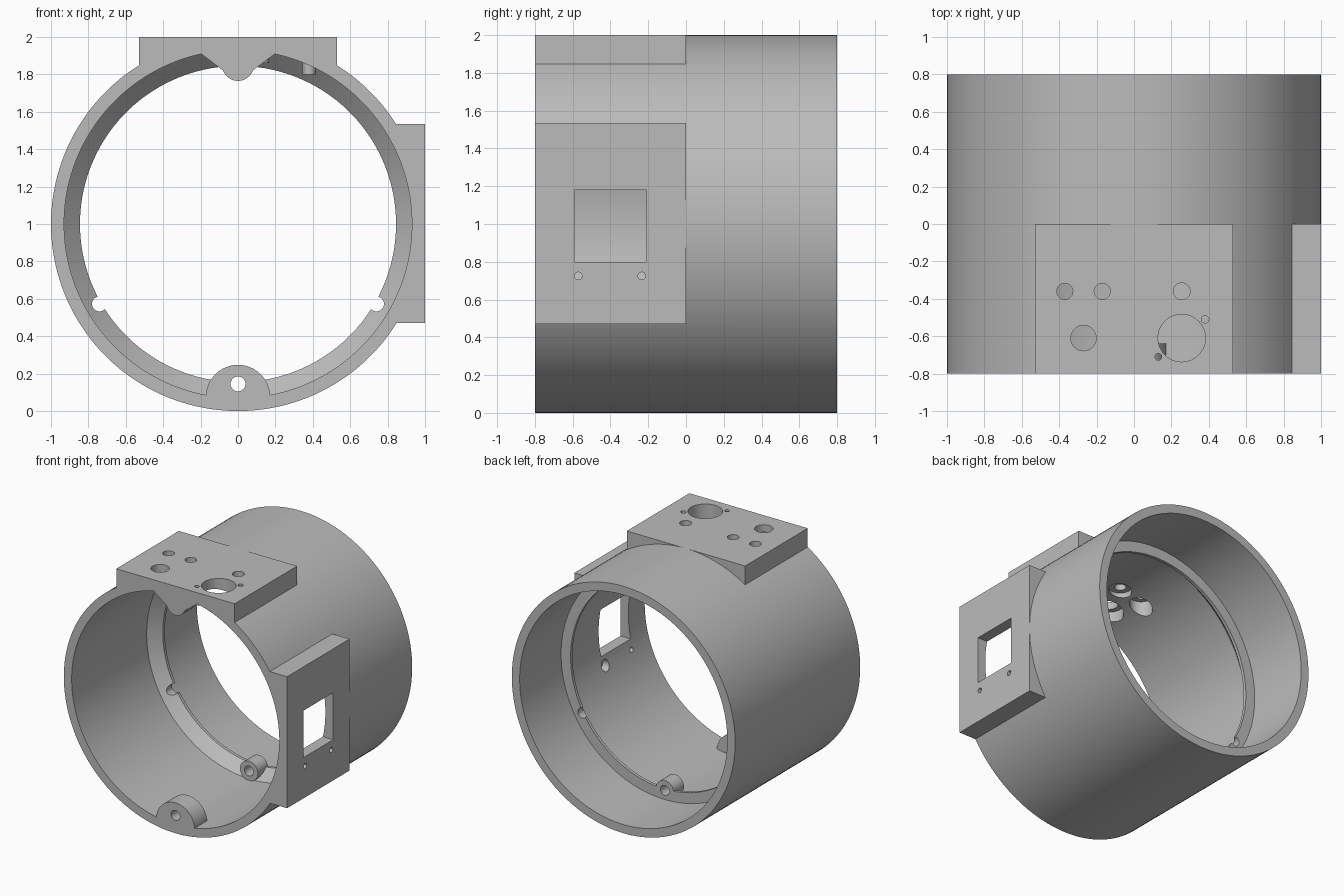
import bpy, bmesh
from math import sin, cos, pi, radians
from mathutils import Matrix, Vector

cube = bpy.data.objects.get("Cube")
if cube:
    bpy.data.objects.remove(cube, do_unlink=True)

grey = bpy.data.materials.new("plain grey")
grey.use_nodes = True
grey.diffuse_color = (0.5, 0.5, 0.5, 1)
grey.node_tree.nodes["Principled BSDF"].inputs["Base Color"].default_value = (0.5, 0.5, 0.5, 1)

CENTRE = Vector((0, 0, 1))
FRONT, BACK = -0.8, 0.8


def finish(bm, name):
    bmesh.ops.recalc_face_normals(bm, faces=bm.faces[:])
    mesh = bpy.data.meshes.new(name)
    bm.to_mesh(mesh)
    bm.free()
    mesh.materials.append(grey)
    obj = bpy.data.objects.new(name, mesh)
    bpy.context.collection.objects.link(obj)
    return obj


def box(name, low, high):
    bm = bmesh.new()
    bmesh.ops.create_cube(bm, size=1)
    for v in bm.verts:
        v.co = [(a + b) / 2 + c * (b - a) for a, b, c in zip(low, high, v.co)]
    return finish(bm, name)


def rod(name, start, end, radius, sides=32):
    start, end = Vector(start), Vector(end)
    axis = end - start
    bm = bmesh.new()
    bmesh.ops.create_cone(bm, cap_ends=True, segments=sides, radius1=radius,
                          radius2=radius, depth=axis.length)
    turn = axis.to_track_quat('Z', 'Y').to_matrix().to_4x4()
    bm.transform(Matrix.Translation((start + end) / 2) @ turn)
    return finish(bm, name)


def lathe(name, profile, sides=128):
    """Solid of revolution about the barrel axis from (y, radius) pairs."""
    bm = bmesh.new()
    rings = []
    for y, r in profile:
        angles = [2 * pi * (i + 0.5) / sides for i in range(sides)]
        rings.append([bm.verts.new((r * cos(a), y, 1 + r * sin(a))) for a in angles])
    for a, b in zip(rings, rings[1:]):
        for i in range(sides):
            j = (i + 1) % sides
            bm.faces.new((a[i], a[j], b[j], b[i]))
    bm.faces.new(rings[0])
    bm.faces.new(rings[-1])
    return finish(bm, name)


def prism(name, outline, y0, y1):
    bm = bmesh.new()
    face = bm.faces.new([bm.verts.new((x, y0, z)) for x, z in outline])
    out = bmesh.ops.extrude_face_region(bm, geom=[face])
    verts = [g for g in out["geom"] if isinstance(g, bmesh.types.BMVert)]
    bmesh.ops.translate(bm, verts=verts, vec=(0, y1 - y0, 0))
    return finish(bm, name)


def combine(target, other, operation):
    mod = target.modifiers.new("join", 'BOOLEAN')
    mod.operation, mod.solver, mod.object = operation, 'EXACT', other
    bpy.context.view_layer.objects.active = target
    bpy.ops.object.modifier_apply(modifier=mod.name)
    bpy.data.objects.remove(other, do_unlink=True)


def at(angle, radius, y):
    return (radius * cos(angle), y, 1 + radius * sin(angle))


# Barrel with the two flat mounting blocks
body = lathe("housing", [(FRONT, 1), (BACK, 1)])
combine(body, box("top_block", (-0.53, FRONT, 1.6), (0.53, 0, 2)), 'UNION')
combine(body, box("side_block", (0.6, FRONT, 0.47), (1, 0, 1.535)), 'UNION')

# Bore, narrowed by a ring that is sloped on its front
bore = lathe("bore", [(-1, 0.93), (0.16, 0.93), (0.245, 0.845),
                      (0.27, 0.845), (0.27, 0.93), (1, 0.93)])

# Screw bosses at the front and lugs on the ring are left standing in the bore
angles = [radians(30 + 60 * i) for i in range(6)]
for a in angles:
    if abs(a - pi / 2) > 0.1:
        boss = rod("boss", at(a, 0.925, -1.1), at(a, 0.925, -0.64), 0.172, 48)
        combine(bore, boss, 'DIFFERENCE')
    lug = rod("lug", at(a, 0.855, 0.14), at(a, 0.855, 0.27), 0.08)
    combine(bore, lug, 'DIFFERENCE')

# The slim top boss has flared flanks
arc = [radians(200 + 10 * i) for i in range(15)]
outline = [(-0.23, 1.935)] + [(0.085 * cos(a), 1.85 + 0.085 * sin(a)) for a in arc]
outline += [(0.23, 1.935), (0.2, 1.98), (-0.2, 1.98)]
combine(bore, prism("top_boss", outline, -1.1, -0.64), 'DIFFERENCE')

# Small screw posts below the top plate
posts = [(0.38, -0.51, 1.8), (0.13, -0.71, 1.86)]
for x, y, z in posts:
    combine(bore, rod("post", (x, y, z), (x, y, 1.97), 0.036), 'DIFFERENCE')
combine(body, bore, 'DIFFERENCE')

# Screw holes along the barrel
for a in angles:
    combine(body, rod("hole", at(a, 0.855, -1), at(a, 0.855, 0.5), 0.04), 'DIFFERENCE')

# Top plate holes, some with a wider pocket underneath
top_holes = [(-0.37, -0.36, 0.043, 0.085), (-0.17, -0.36, 0.043, 0.085),
             (0.255, -0.36, 0.045, 0.085), (-0.27, -0.61, 0.068, 0.11),
             (0.255, -0.61, 0.127, 0), (0.38, -0.51, 0.02, 0), (0.13, -0.71, 0.018, 0)]
for x, y, r, pocket in top_holes:
    combine(body, rod("hole", (x, y, 1.7), (x, y, 2.1), r), 'DIFFERENCE')
    if pocket:
        combine(body, rod("pocket", (x, y, 1.7), (x, y, 1.94), pocket), 'DIFFERENCE')

# Side window with its screw holes and inner pockets
combine(body, box("window", (0.7, -0.59, 0.8), (1.1, -0.21, 1.18)), 'DIFFERENCE')
for y in (-0.57, -0.235):
    for z in (0.725, 1.28):
        combine(body, rod("hole", (0.8, y, z), (1.1, y, z), 0.02), 'DIFFERENCE')
        combine(body, rod("pocket", (0.8, y, z), (0.94, y, z), 0.045), 'DIFFERENCE')
combine(body, rod("pin_hole", (0.8, -0.4, 1.23), (1.1, -0.4, 1.23), 0.01, 16), 'DIFFERENCE')

# Smooth the round walls, keep the edges crisp
bpy.ops.object.select_all(action='DESELECT')
body.select_set(True)
bpy.context.view_layer.objects.active = body
bpy.ops.object.shade_smooth_by_angle(angle=radians(25))
